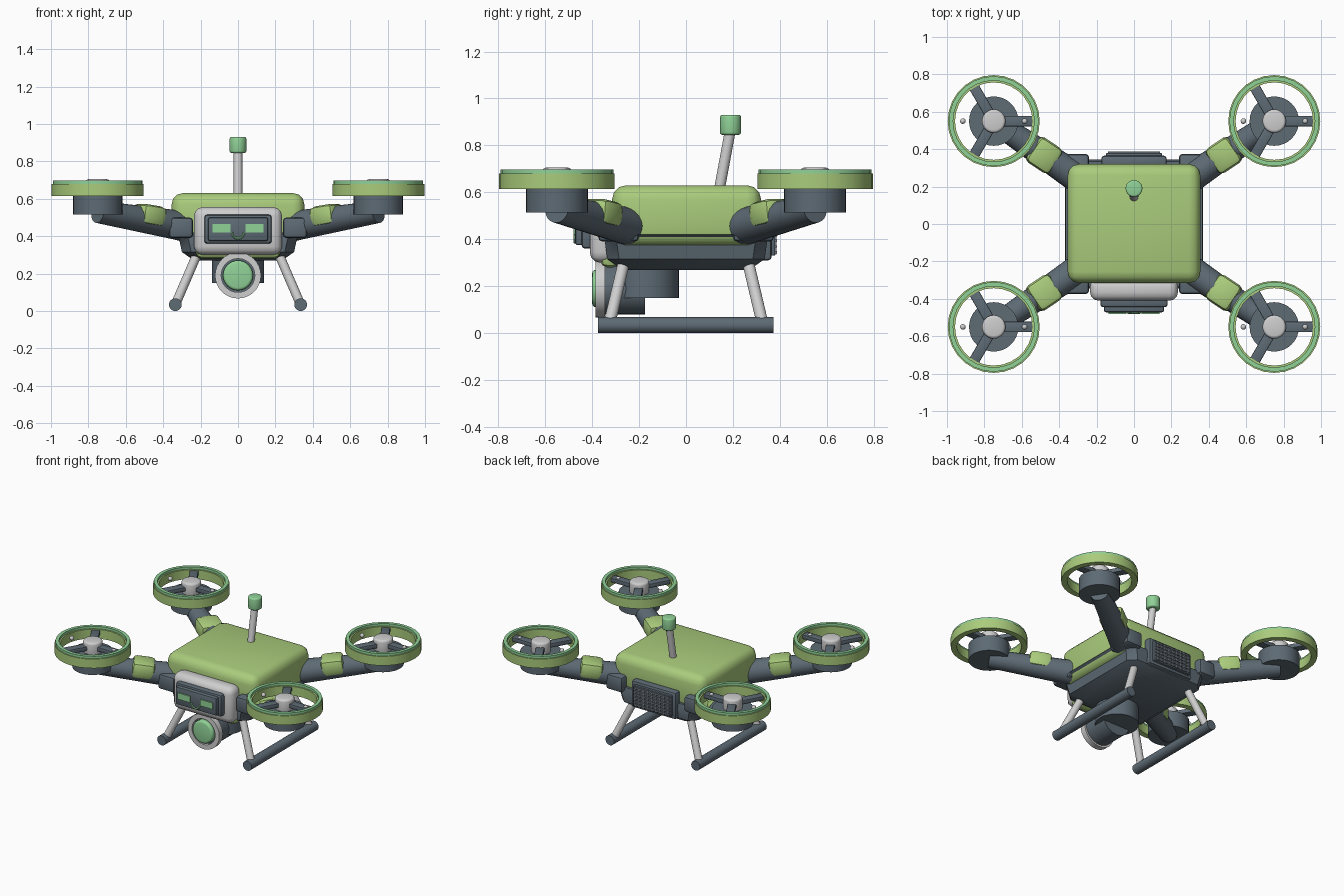
import bpy, bmesh, math
from mathutils import Vector

if "Cube" in bpy.data.objects:
    bpy.data.objects.remove(bpy.data.objects["Cube"], do_unlink=True)


def material(name, rgb):
    m = bpy.data.materials.new(name)
    m.use_nodes = True
    m.diffuse_color = (*rgb, 1)
    m.node_tree.nodes["Principled BSDF"].inputs["Base Color"].default_value = (*rgb, 1)
    return m


SLATE = material("slate_grey", (0.11, 0.145, 0.175))
GREEN = material("leaf_green", (0.40, 0.60, 0.20))
MINT = material("mint_green", (0.28, 0.64, 0.31))
WHITE = material("pale_grey", (0.62, 0.62, 0.62))
GRILLE = material("grille_grey", (0.19, 0.22, 0.25))


def finish(name, mat, bevel=0, segments=2):
    ob = bpy.context.object
    ob.name = name
    ob.data.materials.append(mat)
    if bevel:
        mod = ob.modifiers.new("Bevel", "BEVEL")
        mod.width, mod.segments = bevel, segments
        bpy.ops.object.modifier_apply(modifier=mod.name)
    bpy.ops.object.shade_smooth_by_angle(angle=math.radians(35))
    return ob


def box(name, mat, x, y, z, bevel=0, segments=2):
    """Box from (low, high) ranges."""
    rs = (x, y, z)
    bpy.ops.mesh.primitive_cube_add(size=1, location=[(a + b) / 2 for a, b in rs])
    bpy.context.object.scale = [b - a for a, b in rs]
    bpy.ops.object.transform_apply(location=False, rotation=False, scale=True)
    return finish(name, mat, bevel, segments)


def rod(name, mat, start, end, r1, r2=None, bevel=0, sides=24):
    """Cylinder or cone between two points."""
    a, b = Vector(start), Vector(end)
    bpy.ops.mesh.primitive_cone_add(vertices=sides, radius1=r1, radius2=r1 if r2 is None else r2,
                                    depth=(b - a).length, location=(a + b) / 2)
    ob = bpy.context.object
    ob.rotation_euler = (b - a).to_track_quat("Z", "Y").to_euler()
    return finish(name, mat, bevel, 3)


def new_mesh(name, bm, mat):
    bmesh.ops.recalc_face_normals(bm, faces=bm.faces)
    me = bpy.data.meshes.new(name)
    bm.to_mesh(me)
    bm.free()
    ob = bpy.data.objects.new(name, me)
    bpy.context.collection.objects.link(ob)
    bpy.ops.object.select_all(action="DESELECT")
    ob.select_set(True)
    bpy.context.view_layer.objects.active = ob
    return finish(name, mat)


def ring(name, mat, centre, outer, inner, low, high, sides=28):
    """Square-section hoop around a vertical axis."""
    bm = bmesh.new()
    loops = []
    for i in range(sides):
        t = math.tau * i / sides
        loops.append([bm.verts.new((r * math.cos(t), r * math.sin(t), z))
                      for r, z in ((outer, low), (outer, high), (inner, high), (inner, low))])
    for i in range(sides):
        a, b = loops[i], loops[(i + 1) % sides]
        for k in range(4):
            n = (k + 1) % 4
            bm.faces.new((a[k], b[k], b[n], a[n]))
    ob = new_mesh(name, bm, mat)
    ob.location = (*centre, 0)
    return ob


def stack(name, mat, layers):
    """Hull lofted through corner-cut rectangles given as (half x, half y, z)."""
    bm = bmesh.new()
    loops = []
    for x, y, z in layers:
        c = 0.05
        quarter = [(x, y - c), (x - c, y)]
        outline = (quarter + [(-u, v) for u, v in reversed(quarter)]
                   + [(-u, -v) for u, v in quarter] + [(u, -v) for u, v in reversed(quarter)])
        loops.append([bm.verts.new((u, v, z)) for u, v in outline])
    for a, b in zip(loops, loops[1:]):
        for k in range(8):
            n = (k + 1) % 8
            bm.faces.new((a[k], a[n], b[n], b[k]))
    bm.faces.new(loops[0])
    bm.faces.new(loops[-1])
    return new_mesh(name, bm, mat)


# Body
stack("lower_hull", SLATE, [(0.235, 0.27, 0.27), (0.30, 0.335, 0.315),
                            (0.315, 0.345, 0.385), (0.365, 0.335, 0.42)])
box("upper_shell", GREEN, (-0.355, 0.355), (-0.315, 0.32), (0.37, 0.63), 0.06, 3)

# Face
box("chin_plate", GREEN, (-0.225, 0.225), (-0.365, -0.28), (0.28, 0.42), 0.03)
box("face_housing", WHITE, (-0.235, 0.235), (-0.41, -0.29), (0.30, 0.555), 0.045, 3)
box("face_frame", SLATE, (-0.18, 0.18), (-0.445, -0.38), (0.36, 0.515), 0.015)
box("face_screen", SLATE, (-0.16, 0.16), (-0.472, -0.42), (0.375, 0.50), 0.01)
for side, s in (("left", 1), ("right", -1)):
    box(side + "_eye", MINT, sorted((s * 0.04, s * 0.136)), (-0.48, -0.471), (0.42, 0.465))
for i in range(6):
    t0, t1 = (math.pi * (1 + k / 6) for k in (i, i + 1))
    rod("smile_piece", MINT, *[(0.033 * math.cos(t), -0.474, 0.42 + 0.033 * math.sin(t))
                               for t in (t0, t1)], 0.006, sides=8)

# Camera under the nose
rod("gimbal_mount", SLATE, (0, -0.17, 0.15), (0, -0.17, 0.29), 0.14, sides=32)
rod("camera_barrel", SLATE, (0, -0.36, 0.19), (0, -0.175, 0.19), 0.11, sides=32)
rim = ring("camera_rim", WHITE, (0, 0), 0.123, 0.09, -0.02, 0.02, 32)
rim.location = (0, -0.365, 0.19)
rim.rotation_euler.x = math.pi / 2
rod("camera_lens", MINT, (0, -0.34, 0.19), (0, -0.40, 0.19), 0.08, bevel=0.015, sides=32)

# Rear vent
box("vent_frame", SLATE, (-0.175, 0.175), (0.30, 0.365), (0.31, 0.50), 0.015)
box("vent_panel", SLATE, (-0.15, 0.15), (0.34, 0.38), (0.33, 0.48), 0.006)
for i in range(6):
    z = 0.345 + i * 0.024
    box("vent_slat", GRILLE, (-0.14, 0.14), (0.375, 0.388), (z - 0.005, z + 0.005))
for i in range(9):
    x = -0.128 + i * 0.032
    box("vent_bar", GRILLE, (x - 0.004, x + 0.004), (0.375, 0.386), (0.335, 0.475))

# Antenna
rod("antenna_mast", WHITE, (0, 0.14, 0.60), (0, 0.19, 0.87), 0.023)
rod("antenna_tip", MINT, (0, 0.19, 0.845), (0, 0.19, 0.93), 0.045, bevel=0.01)

# Landing gear
for side, s in (("left", 1), ("right", -1)):
    rod(side + "_skid", SLATE, (s * 0.335, -0.375, 0.034), (s * 0.335, 0.372, 0.034), 0.034)
    for end, e in (("front", -1), ("back", 1)):
        rod(f"{end}_{side}_leg", WHITE, (s * 0.33, e * 0.325, 0.045),
            (s * 0.22, e * 0.265, 0.30), 0.025)

# Arms and rotors
for side, s in (("left", 1), ("right", -1)):
    for end, e in (("front", -1), ("back", 1)):
        tag = f"{end}_{side}_"
        cx, cy = s * 0.75, e * 0.55
        box(tag + "shoulder", SLATE, sorted((s * 0.24, s * 0.37)), sorted((e * 0.2, e * 0.375)),
            (0.39, 0.50), 0.02)
        root, tip = Vector((s * 0.27, e * 0.225, 0.45)), Vector((cx, cy, 0.53))
        rod(tag + "arm", SLATE, root, tip, 0.082, 0.06)
        collar = box(tag + "arm_collar", GREEN, (-0.075, 0.075), (-0.08, 0.08), (-0.055, 0.055), 0.03)
        collar.location = root.lerp(tip, 0.44) + Vector((0, 0, 0.025))
        collar.rotation_euler = (tip - root).to_track_quat("X", "Z").to_euler()
        rod(tag + "motor", SLATE, (cx, cy, 0.515), (cx, cy, 0.625), 0.132, sides=32)
        rod(tag + "hub", WHITE, (cx, cy, 0.61), (cx, cy, 0.705), 0.063, bevel=0.015)
        ring(tag + "guard", GREEN, (cx, cy), 0.246, 0.207, 0.615, 0.68)
        ring(tag + "guard_light", MINT, (cx, cy), 0.240, 0.217, 0.675, 0.697)
        for k in range(3):
            spoke = box(tag + "spoke", SLATE, (0, 0.22), (-0.028, 0.028), (0, 0.03), 0.005)
            # Move the origin to the hub before turning the spoke
            spoke.data.transform(spoke.matrix_basis.Translation(spoke.location))
            spoke.location = (cx, cy, 0.645)
            spoke.rotation_euler.z = math.tau * k / 3
        for d in (-0.165, 0.165):
            bpy.ops.mesh.primitive_uv_sphere_add(segments=12, ring_count=8, radius=0.015,
                                                 location=(cx + d, cy, 0.67))
            finish(tag + "bead", WHITE)
